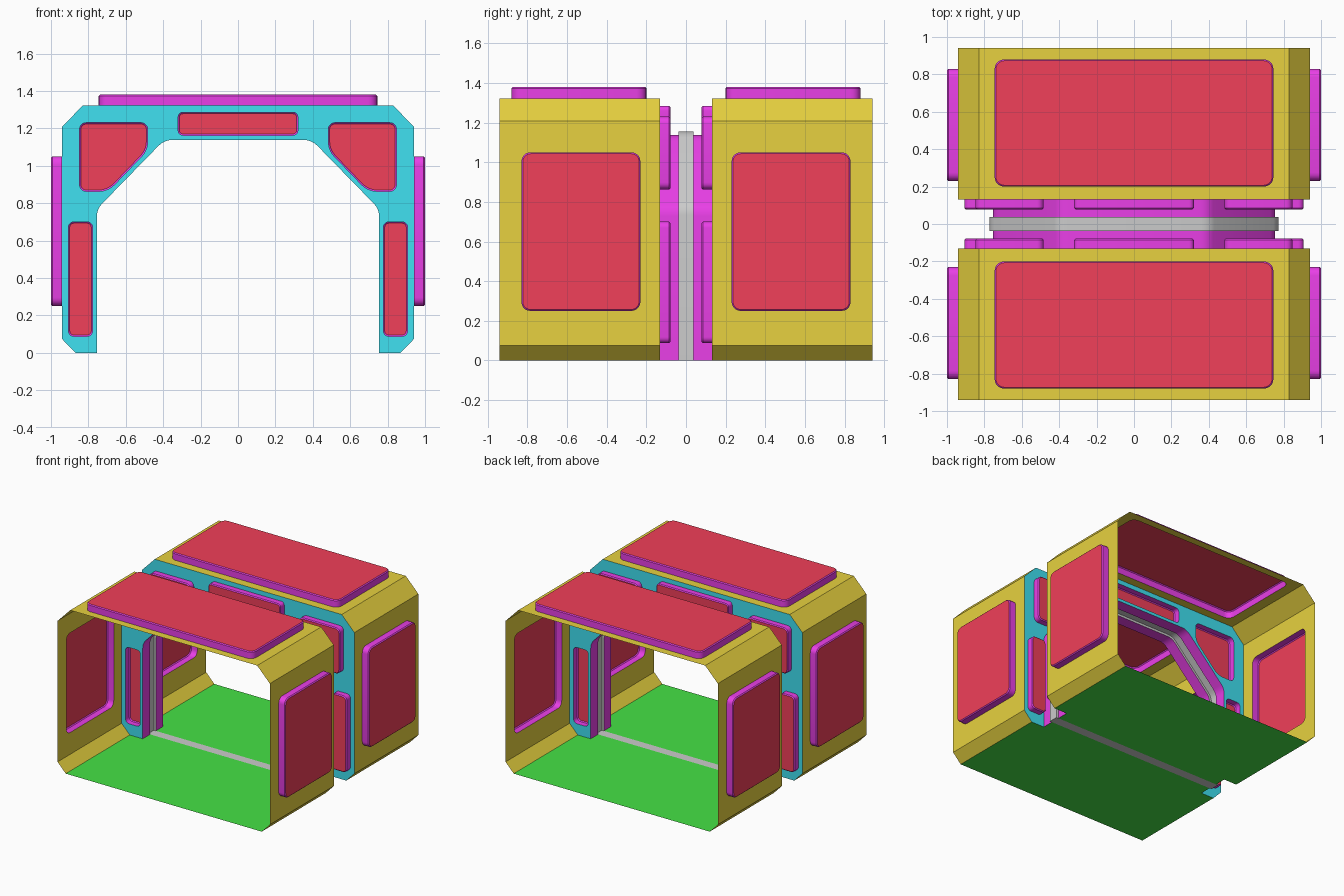
import bpy, bmesh, math
from mathutils import Vector
from mathutils.geometry import tessellate_polygon

if "Cube" in bpy.data.objects:
    bpy.data.objects.remove(bpy.data.objects["Cube"])


def material(name, r, g, b):
    m = bpy.data.materials.new(name)
    m.diffuse_color = (r, g, b, 1)
    m.use_nodes = True
    m.node_tree.nodes["Principled BSDF"].inputs["Base Color"].default_value = m.diffuse_color
    return m


GOLD = material("gold", 0.80, 0.64, 0.05)
RED = material("red", 0.88, 0.05, 0.10)
MAGENTA = material("magenta", 0.82, 0.05, 0.80)
CYAN = material("cyan", 0.05, 0.75, 0.88)
GREEN = material("green", 0.06, 0.76, 0.06)

HALF_W, TOP, END, GAP, RING = 0.942, 1.322, 0.942, 0.13, 0.037
SKIN = 0.058      # how far the outer panels stand out
OUTER = [(0.87, 0), (HALF_W, 0.075), (HALF_W, 1.207), (0.83, TOP)]


def rounded(points, radii, steps=5):
    """2D polygon with each corner replaced by an arc."""
    out, n = [], len(points)
    for i, r in enumerate(radii):
        p = Vector(points[i])
        if r == 0:
            out.append(p)
            continue
        a = (Vector(points[i - 1]) - p).normalized()
        b = (Vector(points[(i + 1) % n]) - p).normalized()
        half = a.angle(b) / 2
        centre = p + (a + b).normalized() * (r / math.sin(half))
        t = r / math.tan(half)
        u, v = p + a * t - centre, p + b * t - centre
        sweep = u.angle(v)
        for k in range(steps + 1):
            f = k / steps
            out.append(centre + (u * math.sin((1 - f) * sweep)
                                 + v * math.sin(f * sweep)) / math.sin(sweep))
    return out


def rect(x0, x1, y0, y1, r=0):
    return rounded([(x0, y0), (x1, y0), (x1, y1), (x0, y1)], [r] * 4)


def finish(name, bm, mats, mirror="", smooth=False):
    me = bpy.data.meshes.new(name)
    bm.to_mesh(me)
    bm.free()
    ob = bpy.data.objects.new(name, me)
    bpy.context.collection.objects.link(ob)
    for m in mats:
        me.materials.append(m)
    if smooth:
        bpy.ops.object.select_all(action='DESELECT')
        ob.select_set(True)
        bpy.context.view_layer.objects.active = ob
        bpy.ops.object.shade_smooth_by_angle(angle=math.radians(30))
    if mirror:
        mod = ob.modifiers.new("mirror", 'MIRROR')
        mod.use_axis = ("X" in mirror, "Y" in mirror, False)
        mod.use_mirror_merge = False
    return ob


def sheet(name, place, normal, mat, mirror, outline, holes=()):
    """Flat sheet with cut-outs, placed in space by place(a, b)."""
    loops = [[place(*p) for p in loop] for loop in (outline, *holes)]
    bm = bmesh.new()
    verts = [bm.verts.new(p) for loop in loops for p in loop]
    for tri in tessellate_polygon(loops):
        f = bm.faces.new([verts[i] for i in tri])
        f.normal_update()
        if f.normal.dot(normal) < 0:
            f.normal_flip()
    finish(name, bm, [mat] if mat else [], mirror)


def panel(name, place, offset, mirror, outline):
    """Raised hollow panel: magenta rim and red cap."""
    bm = bmesh.new()
    low = [bm.verts.new(place(*p)) for p in outline]
    high = [bm.verts.new(v.co + offset) for v in low]
    n = len(low)
    for i in range(n):
        j = (i + 1) % n
        bm.faces.new((low[i], low[j], high[j], high[i]))
    cap = bm.faces.new(high)
    cap.material_index = 1
    cap.normal_update()
    if cap.normal.dot(offset) < 0:
        bmesh.ops.reverse_faces(bm, faces=bm.faces[:])
    bmesh.ops.bevel(bm, geom=list(cap.edges), offset=0.007, segments=1,
                    affect='EDGES', material=0)
    finish(name, bm, [MAGENTA, RED], mirror, True)


def strip(name, rows, mat, mirror="", smooth=False):
    """Skin between successive rows of points."""
    bm = bmesh.new()
    grid = [[bm.verts.new(p) for p in row] for row in rows]
    for a, b in zip(grid, grid[1:]):
        for i in range(len(a) - 1):
            bm.faces.new((a[i], a[i + 1], b[i + 1], b[i]))
    finish(name, bm, [mat] if mat else [], mirror, smooth)


def arch(d=0):
    """Doorway profile, outset by d, from right foot to left foot."""
    m = d * math.tan(math.pi / 8)
    half = [(0.755 + d, 0), (0.755 + d, 0.768 + m), (0.394 + m, 1.138 + d)]
    pts = half + [(-x, z) for x, z in reversed(half)]
    return rounded(pts, [0, 0.1, 0.1, 0.1, 0.1, 0], 4)


def at_y(profile, y):
    return [Vector((x, y, z)) for x, z in profile]


# Outer shell: roof and side walls with panel openings, plain chamfers
def roof(x, y): return Vector((x, y, TOP))
def side(y, z): return Vector((HALF_W, y, z))
def bulkhead(x, z): return Vector((x, GAP, z))
def ground(x, y): return Vector((x, y, 0))


UP, RIGHT, INWARD = Vector((0, 0, 1)), Vector((1, 0, 0)), Vector((0, -1, 0))
roof_panel = rect(-0.745, 0.745, 0.2, 0.88, 0.05)
side_panel = rect(0.23, 0.83, 0.25, 1.05, 0.045)
sheet("roof", roof, UP, GOLD, "Y", rect(-0.83, 0.83, GAP, END), [roof_panel])
sheet("side_wall", side, RIGHT, GOLD, "XY", rect(GAP, END, 0.075, 1.207), [side_panel])
for label, edge in (("lower", OUTER[:2]), ("upper", OUTER[2:])):
    strip(label + "_chamfer", [at_y(edge, END), at_y(edge, GAP)], GOLD, "XY")

panel("roof_panel", roof, UP * SKIN, "Y", roof_panel)
panel("side_panel", side, RIGHT * SKIN, "XY", side_panel)

# Bulkheads facing the central groove, with their raised panels
low_panel = rect(0.777, 0.907, 0.088, 0.70, 0.03)
top_panel = rect(-0.32, 0.32, 1.163, 1.285, 0.025)
corner_panel = rounded([(0.483, 1.23), (0.483, 1.083), (0.695, 0.863),
                        (0.847, 0.863), (0.847, 1.23)],
                       [0.035, 0.12, 0.12, 0.035, 0.035])


def flip(loop): return [Vector((-x, z)) for x, z in loop]


outline = OUTER + [(-x, z) for x, z in reversed(OUTER)] + list(reversed(arch()))
sheet("bulkhead", bulkhead, INWARD, CYAN, "Y", outline,
      [low_panel, flip(low_panel), corner_panel, flip(corner_panel), top_panel])
panel("bulkhead_low_panel", bulkhead, INWARD * 0.052, "XY", low_panel)
panel("bulkhead_corner_panel", bulkhead, INWARD * 0.052, "XY", corner_panel)
panel("bulkhead_top_panel", bulkhead, INWARD * 0.052, "Y", top_panel)

# Doorway: magenta collars on both sides of a slightly larger grey ring
strip("doorway_collar", [at_y(arch(), GAP), at_y(arch(), RING)], MAGENTA, "Y", True)
strip("doorway_ring", [at_y(arch(), RING), at_y(arch(0.018), RING),
                       at_y(arch(0.018), -RING), at_y(arch(), -RING)], None, "", True)

# Floor: green plates that narrow in the groove, grey strip in the middle
sheet("floor", ground, UP, GREEN, "Y",
      [(-0.87, END), (-0.87, GAP), (-0.755, GAP), (-0.755, RING),
       (0.755, RING), (0.755, GAP), (0.87, GAP), (0.87, END)])
sheet("floor_strip", ground, UP, None, "", rect(-0.773, 0.773, -RING, RING))
